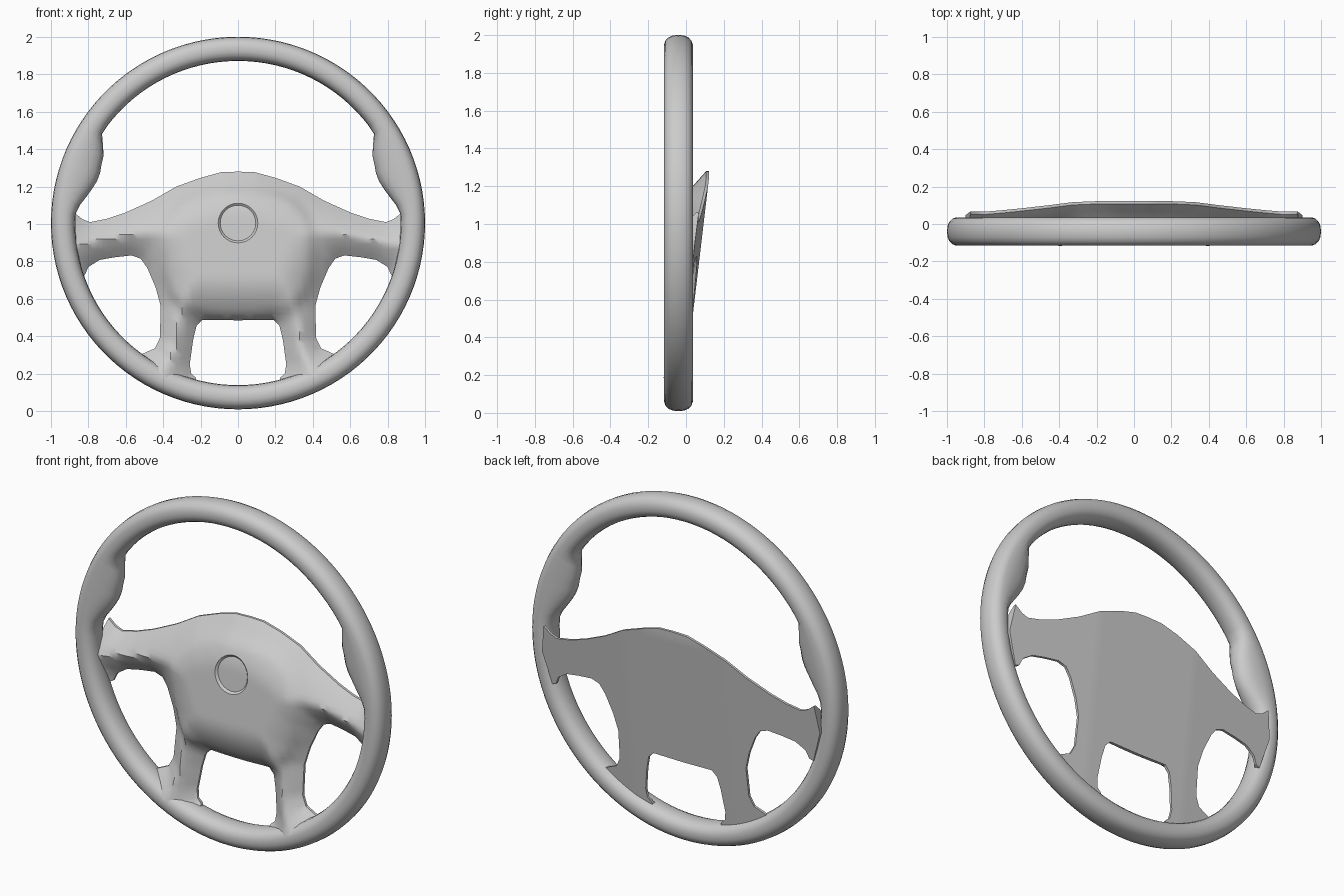
import bpy, bmesh, math
from mathutils import Vector
from mathutils.geometry import delaunay_2d_cdt, intersect_point_line

if "Cube" in bpy.data.objects:
    bpy.data.objects.remove(bpy.data.objects["Cube"])

CZ = 1.005          # wheel centre height


def finish(name, bm, angle):
    bmesh.ops.recalc_face_normals(bm, faces=bm.faces)
    me = bpy.data.meshes.new(name)
    bm.to_mesh(me)
    bm.free()
    ob = bpy.data.objects.new(name, me)
    bpy.context.collection.objects.link(ob)
    bpy.ops.object.select_all(action='DESELECT')
    ob.select_set(True)
    bpy.context.view_layer.objects.active = ob
    bpy.ops.object.shade_smooth_by_angle(angle=math.radians(angle))
    return ob


def interp(table, v):
    for (a, ra), (b, rb) in zip(table, table[1:]):
        if a <= v <= b:
            return ra + (rb - ra) * (v - a) / (b - a)
    return table[-1][1]


# Rim: swept oval section, inner radius swells at the two thumb grips
GRIP = [(-90, .87), (3, .87), (5, .863), (11.8, .807), (18.3, .78),
        (27.6, .807), (33.5, .872), (90, .87)]
bm = bmesh.new()
N, M = 108, 18
rings = []
for i in range(N):
    a = 2 * math.pi * i / N
    elev = math.degrees(math.asin(max(-1, min(1, math.sin(a)))))
    inner = interp(GRIP, elev)
    ring = []
    for j in range(M):
        t = 2 * math.pi * j / M
        c, s = [math.copysign(abs(f) ** .85, f) for f in (math.cos(t), math.sin(t))]
        r = .935 + (.065 * c if c > 0 else (.935 - inner) * c)
        ring.append(bm.verts.new((r * math.cos(a), -.04 + .077 * s, CZ + r * math.sin(a) * .996)))
    rings.append(ring)
for i in range(N):
    p, q = rings[i], rings[(i + 1) % N]
    for j in range(M):
        k = (j + 1) % M
        bm.faces.new((p[j], q[j], q[k], p[k]))
finish("rim", bm, 50)

# Hub outline (right half, from top centre round to bottom centre)
HALF = [(0, 1.28), (.09, 1.277), (.2, 1.247), (.33, 1.2), (.46, 1.125), (.6, 1.062),
        (.7, 1.028), (.79, 1.01), (.83, 1.025), (.875, 1.06), (.9, .9), (.845, .715),
        (.82, .725), (.8, .77), (.74, .808), (.66, .822), (.57, .832), (.52, .815),
        (.485, .765), (.44, .66), (.413, .56), (.418, .39), (.445, .335), (.525, .3),
        (.525, .28), (.39, .185), (.22, .155), (.225, .178), (.25, .2), (.258, .25),
        (.24, .38), (.222, .455), (.19, .488), (0, .485)]
corners = [Vector(p) for p in HALF] + [Vector((-x, z)) for x, z in HALF[-2:0:-1]]
outline, edge_segs = [], []
for a, b in zip(corners, corners[1:] + corners[:1]):
    n = max(1, round((b - a).length / .035))
    outline += [a.lerp(b, k / n) for k in range(n)]
    # the spoke ends buried in the rim do not count as rounded edges
    if min(((a + b) / 2 - Vector((0, CZ))).length, 1) < .855:
        edge_segs.append((a, b))


def edge_dist(p):
    best = 9
    for a, b in edge_segs:
        q, t = intersect_point_line(p, a, b)
        q = a if t < 0 else b if t > 1 else q
        best = min(best, (p - q.to_2d()).length)
    return best


def back_y(p):
    return min(.122, .093 + .118 * (p.y - 1)) - .06 * max(0, abs(p.x) - .33)


def front_y(p):
    t = min(1, edge_dist(p) / .25)
    y = back_y(p) - .015 - .12 * (1 - (1 - t) ** 2)
    # raised centre pad
    q = (abs(p.x / .43) ** 2.8 + abs((p.y - .84) / .37) ** 2.8) ** (1 / 2.8)
    s = max(0, min(1, (1.0 - q) / .15))
    y -= .02 * s * s * (3 - 2 * s)
    # recessed round emblem seat
    if (p - Vector((0, CZ))).length < .1:
        y += .012
    return y


# Triangulate outline with a fine grid and rings around the emblem seat
pts = list(outline)
for ix in range(-30, 31):
    for iz in range(44):
        p = Vector((ix * .03, .15 + iz * .0265))
        if min((p - o).length for o in outline) > .018 and abs((p - Vector((0, CZ))).length - .1) > .02:
            pts.append(p)
for r in (.095, .106):
    for k in range(32):
        a = 2 * math.pi * k / 32
        pts.append(Vector((r * math.cos(a), CZ + r * math.sin(a))))
n = len(outline)
verts, _, tris, *_ = delaunay_2d_cdt(pts, [(i, (i + 1) % n) for i in range(n)],
                                     [list(range(n))], 1, 1e-5)
used = {i for f in tris for i in f}
bm = bmesh.new()
front = {i: bm.verts.new((verts[i].x, front_y(verts[i]), verts[i].y)) for i in used}
back = {i: bm.verts.new((verts[i].x, back_y(verts[i]), verts[i].y)) for i in used}
count = {}
for f in tris:
    bm.faces.new([front[i] for i in f])
    bm.faces.new([back[i] for i in reversed(f)])
    for a, b in zip(f, list(f[1:]) + [f[0]]):
        count.setdefault(frozenset((a, b)), []).append((a, b))
for uses in count.values():
    if len(uses) == 1:
        a, b = uses[0]
        bm.faces.new((front[b], front[a], back[a], back[b]))
finish("hub_and_spokes", bm, 40)
